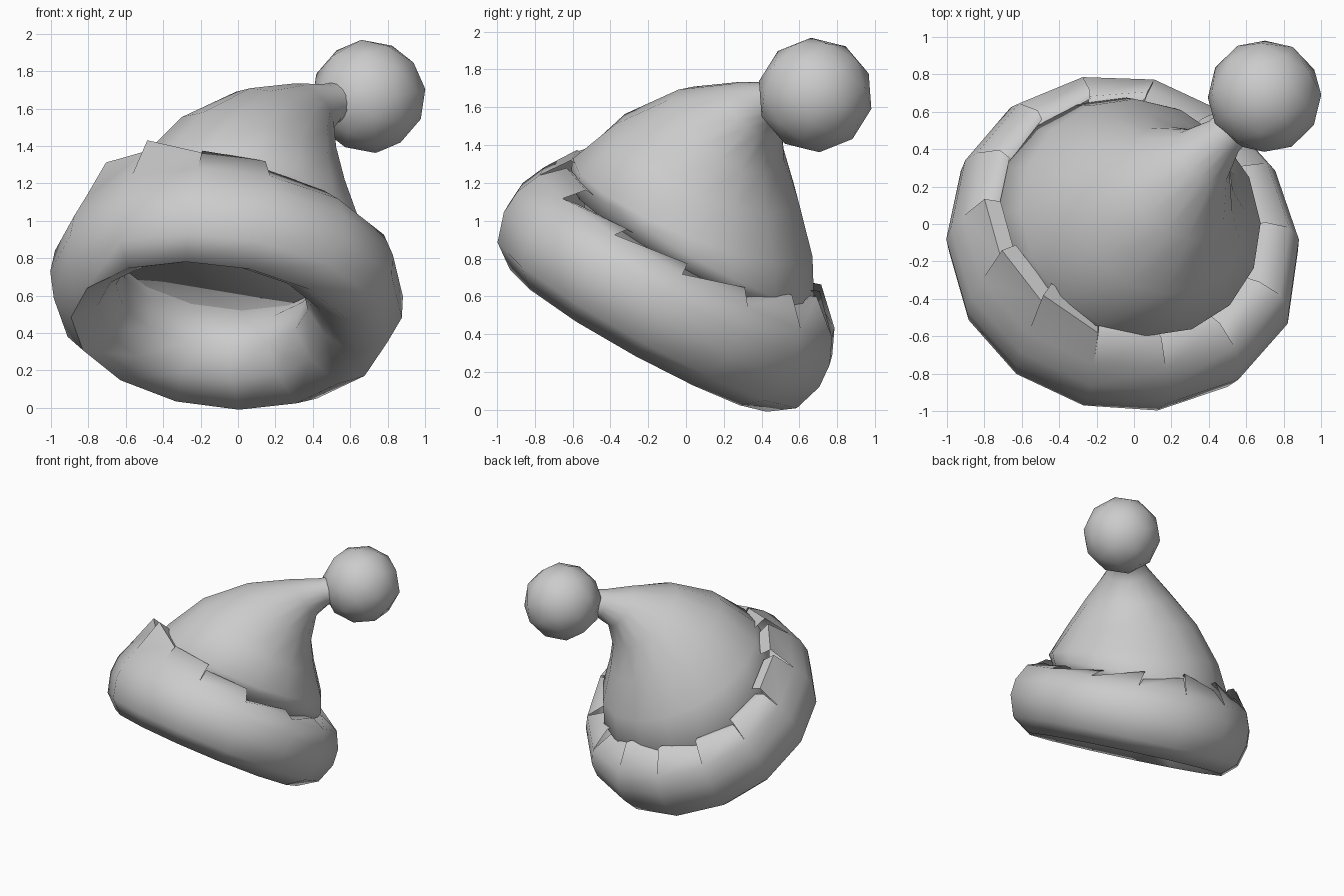
import bpy, bmesh, math, random
from mathutils import Vector, Euler

random.seed(4)
cube = bpy.data.objects.get("Cube")
if cube:
    bpy.data.objects.remove(cube, do_unlink=True)

UP = Vector((0, 0, 1))
CENTRE = Vector((-0.07, -0.09, 0.65))
TILT = Vector((0.15, 0.56, 1)).normalized()
WIDTH = 0.965  # the hat is slightly narrower than it is deep

grey = bpy.data.materials.new("soft grey")
grey.use_nodes = True
grey.diffuse_color = (0.6, 0.6, 0.6, 1)
grey.node_tree.nodes["Principled BSDF"].inputs["Base Color"].default_value = (0.6, 0.6, 0.6, 1)


def finish(bm, name, angle):
    bmesh.ops.recalc_face_normals(bm, faces=bm.faces)
    mesh = bpy.data.meshes.new(name)
    bm.to_mesh(mesh)
    bm.free()
    mesh.materials.append(grey)
    obj = bpy.data.objects.new(name, mesh)
    bpy.context.collection.objects.link(obj)
    bpy.ops.object.select_all(action='DESELECT')
    obj.select_set(True)
    bpy.context.view_layer.objects.active = obj
    bpy.ops.object.shade_smooth_by_angle(angle=math.radians(angle))


def on_ring(centre, normal, radius, angle):
    turn = UP.rotation_difference(normal)
    return centre + turn @ Vector((WIDTH * radius * math.cos(angle), radius * math.sin(angle), 0))


def lobe(angle, towards):
    """One in the given direction, fading to zero a quarter turn away."""
    return max(0, math.cos(angle - math.radians(towards)))


def angles(count):
    return [math.tau * i / count for i in range(count)]


def loft(bm, rows):
    """Skin closed rows of points with quads."""
    loops = [[bm.verts.new(p) for p in row] for row in rows]
    for a, b in zip(loops, loops[1:]):
        for i in range(len(a)):
            j = (i + 1) % len(a)
            bm.faces.new((a[i], a[j], b[j], b[i]))
    return loops


# Crown: a cone closed underneath that droops over to one side
bm = bmesh.new()
spine = [
    (CENTRE + TILT * 0.21, TILT, 0.7),
    (CENTRE + TILT * 0.3 + Vector((0, -0.02, 0)), TILT, 0.735),
    (Vector((0.035, 0.035, 1.07)), Vector((0.26, 0.42, 1)), 0.685),
    (Vector((0.12, 0.11, 1.31)), Vector((0.42, 0.45, 1)), 0.525),
    (Vector((0.24, 0.22, 1.48)), Vector((0.65, 0.65, 1)), 0.345),
    (Vector((0.37, 0.36, 1.59)), Vector((0.9, 0.9, 0.9)), 0.18),
    (Vector((0.48, 0.47, 1.625)), Vector((1, 1, 0.5)), 0.115),
    (Vector((0.58, 0.56, 1.64)), Vector((1, 1, 0.3)), 0.11),
]
loops = loft(bm, [[on_ring(c, n.normalized(), r, a) for a in angles(16)] for c, n, r in spine])
bm.faces.new(loops[0])
finish(bm, "crown", 80)


# Brim: a fat tilted roll, lowest at the back, with an off-centre opening
def brim_point(radius, height, angle):
    shift = Vector((0.15, 0, -0.02)) * (radius - 0.97)
    swell = 1 + 0.06 * lobe(angle, -35) ** 4
    return on_ring(CENTRE + TILT * height + shift, TILT, radius * swell, angle)


SIDES = 14
profile = [(0.66, 0.24), (0.55, 0.1), (0.53, -0.08), (0.63, -0.22), (0.79, -0.31),
           (0.92, -0.21), (0.97, -0.05), (0.96, 0.08), (0.9, 0.21)]
bm = bmesh.new()
loops = loft(bm, [[brim_point(r, h, a) for a in angles(SIDES)] for r, h in profile])

# Ragged upper edge: stepped flaps, each rising towards its downhill end
for i in range(SIDES):
    j = (i + 1) % SIDES
    pair = (loops[-1][i], loops[-1][j])
    heights = [random.uniform(0.35, 0.39), random.uniform(0.29, 0.32)]
    if pair[0].co.z > pair[1].co.z:
        heights.reverse()
    tops, inner = [], []
    for k, h in zip((i, i + 1), heights):
        a = math.tau * k / SIDES
        h += 0.1 * lobe(a, -120) - 0.13 * lobe(a, -25)
        tops.append(bm.verts.new(brim_point(0.79 - 0.07 * lobe(a, 90), h, a)))
        inner.append(bm.verts.new(brim_point(0.68, h - 0.02, a)))
    bm.faces.new((pair[0], pair[1], tops[1], tops[0]))
    # inward fold that tucks the flap into the crown
    bm.faces.new((tops[0], tops[1], inner[1], inner[0]))
finish(bm, "brim", 75)

# Pompom on the drooping tip
bm = bmesh.new()
bmesh.ops.create_icosphere(bm, subdivisions=2, radius=0.306)
bmesh.ops.rotate(bm, verts=bm.verts, matrix=Euler((0.4, 0.3, 0.2)).to_matrix())
bmesh.ops.translate(bm, verts=bm.verts, vec=(0.698, 0.683, 1.665))
finish(bm, "pompom", 80)
